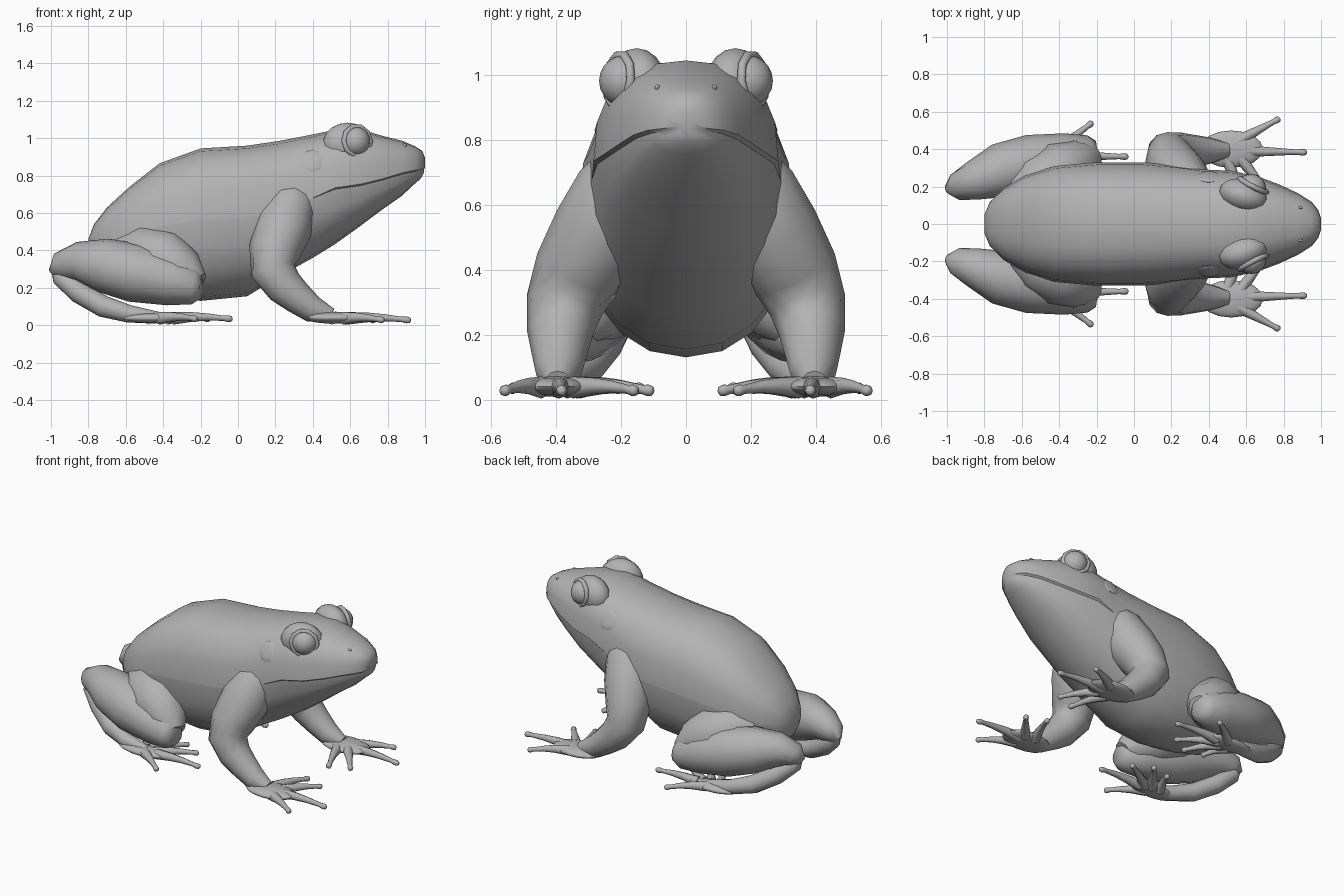
import bpy, bmesh, math
from mathutils import Vector, Matrix

old = bpy.data.objects.get("Cube")
if old:
    bpy.data.objects.remove(old, do_unlink=True)

skin = bpy.data.materials.new("plain grey")
skin.use_nodes = True
GREY = (0.45, 0.45, 0.45, 1)
skin.diffuse_color = GREY
skin.node_tree.nodes["Principled BSDF"].inputs["Base Color"].default_value = GREY


def finish(name, bm, angle=60):
    """Turn a bmesh into a smooth-shaded object."""
    bmesh.ops.recalc_face_normals(bm, faces=bm.faces)
    mesh = bpy.data.meshes.new(name)
    bm.to_mesh(mesh)
    bm.free()
    mesh.materials.append(skin)
    obj = bpy.data.objects.new(name, mesh)
    bpy.context.collection.objects.link(obj)
    bpy.ops.object.select_all(action='DESELECT')
    obj.select_set(True)
    bpy.context.view_layer.objects.active = obj
    bpy.ops.object.shade_smooth_by_angle(angle=math.radians(angle))
    return obj


def loft(name, rings, angle=60):
    """Skin a list of closed rings and cap both ends."""
    bm = bmesh.new()
    rows = [[bm.verts.new(p) for p in ring] for ring in rings]
    n = len(rows[0])
    for a, b in zip(rows, rows[1:]):
        for i in range(n):
            j = (i + 1) % n
            bm.faces.new((a[i], a[j], b[j], b[i]))
    bm.faces.new(rows[0])
    bm.faces.new(rows[-1])
    return finish(name, bm, angle)


def tube(name, path, side, ref=(0, 1, 0), sides=12):
    """Round limb through (x, y, z, radius) stations."""
    pts = [Vector((x, y * side, z)) for x, y, z, r in path]
    rings = []
    for i, p in enumerate(pts):
        t = (pts[min(i + 1, len(pts) - 1)] - pts[max(i - 1, 0)]).normalized()
        u = Vector(ref)
        u = (u - t * u.dot(t)).normalized()
        v = t.cross(u)
        turns = [math.tau * k / sides for k in range(sides)]
        rings.append([p + (u * math.cos(a) + v * math.sin(a)) * path[i][3] for a in turns])
    return loft(name, rings)


def ball(name, centre, radii, turn=0, axis='Z', segments=16):
    bm = bmesh.new()
    m = Matrix.Translation(centre) @ Matrix.Rotation(turn, 4, axis) @ Matrix.Diagonal((*radii, 1))
    bmesh.ops.create_uvsphere(bm, u_segments=segments, v_segments=segments // 2 + 2, radius=1, matrix=m)
    return finish(name, bm)


def digit(name, base, tip, side):
    """Thin toe, thick at the root, with a rounded pad at the tip."""
    a, b = Vector(base), Vector(tip)
    steps = ((0, .034), (.35, .025), (.6, .019), (.85, .014), (.93, .018), (.98, .015), (1, .006))
    path = []
    for f, r in steps:
        p = a.lerp(b, f)
        path.append((p.x, p.y, p.z + .01 * math.sin(f * math.pi), r))
    tube(name, path, side, ref=(0, 0, 1), sides=8)


# Body and head: stations of x, top, widest height, bottom, half width
stations = (
    (-.8, .46, .42, .38, .05), (-.77, .54, .43, .31, .12), (-.7, .63, .45, .25, .19),
    (-.58, .74, .48, .2, .26), (-.42, .865, .53, .16, .31), (-.2, .945, .56, .13, .33),
    (.05, .96, .58, .155, .33), (.22, .985, .6, .26, .315), (.4, 1.02, .68, .36, .29),
    (.52, 1.045, .735, .43, .285), (.66, 1.045, .755, .53, .255), (.78, 1.01, .785, .62, .21),
    (.88, .985, .815, .69, .163), (.95, .955, .83, .755, .118), (.985, .932, .835, .785, .075),
    (1, .895, .842, .815, .03),
)


def section(x, top, mid, low, half):
    lip = min(max((x - .4) * .15, 0), .012)
    ring, n = [], 10
    for i in range(n + 1):
        a = math.pi * i / n
        c, s = math.cos(a), math.sin(a)
        y = math.copysign(abs(c) ** .8, c) * half
        ring.append((x, y, mid + (top - mid) * abs(s) ** .8))
    # Lower jaw starts just inside the upper lip
    for i in range(n + 1):
        a = math.pi * (1 + i / n)
        c, s = math.cos(a), math.sin(a)
        y = math.copysign(abs(c) ** .92, c) * (half - lip)
        floor = mid - lip * .6 - .002
        ring.append((x - lip * .5, y, floor - (floor - low) * abs(s) ** .92))
    return ring


loft("body_and_head", [section(*s) for s in stations], 40)

for side, word in ((1, "left"), (-1, "right")):
    # Eye, brow and eyelid rim
    ball(word + "_brow", (.585, .152 * side, .968), (.135, .088, .115), .3 * -side, segments=14)
    eye = Vector((.627, .188 * side, .982))
    ball(word + "_eye", eye, (.08, .08, .08))
    look = Vector((.45, .87 * side, .1)).normalized()
    bpy.ops.mesh.primitive_torus_add(
        major_segments=10, minor_segments=8, major_radius=.08, minor_radius=.014,
        location=eye + look * .022, rotation=look.to_track_quat('Z', 'Y').to_euler())
    lid = bpy.context.object
    lid.name = word + "_eyelid"
    lid.data.materials.append(skin)
    bpy.ops.object.shade_smooth_by_angle(angle=1)

    # Eardrum and nostril
    ball(word + "_eardrum", (.4, .252 * side, .88), (.065, .01, .065), .46 * side, 'X', 8)
    ball(word + "_nostril", (.89, .088 * side, .961), (.012, .008, .01), segments=8)

    # Front leg, from a shoulder buried in the body, and hand
    tube(word + "_front_leg", (
        (.31, .17, .76, .08), (.285, .195, .66, .14), (.24, .258, .52, .155), (.195, .335, .39, .138),
        (.187, .375, .29, .12), (.25, .388, .205, .102), (.32, .39, .145, .087),
        (.4, .392, .085, .072), (.5, .395, .05, .04)), side)
    ball(word + "_palm", (.52, .4 * side, .04), (.17, .1, .032))
    for k, (base, tip) in enumerate((
            ((.56, .445), (.78, .565)), ((.58, .39), (.925, .383)),
            ((.57, .35), (.73, .15)), ((.5, .34), (.6, .1)))):
        digit(f"{word}_finger_{k + 1}", (*base, .037), (*tip, .025), side)

    # Hind leg: thigh, shank, foot
    tube(word + "_thigh", (
        (-.62, .14, .4, .1), (-.52, .2, .38, .16), (-.39, .275, .34, .168),
        (-.29, .33, .275, .128), (-.225, .36, .215, .075)), side)
    tube(word + "_shank", (
        (-.195, .385, .205, .06), (-.23, .38, .205, .095), (-.35, .355, .235, .132), (-.55, .32, .28, .158),
        (-.72, .285, .32, .145), (-.86, .23, .34, .105), (-.95, .2, .315, .075), (-.99, .19, .275, .03)), side)
    tube(word + "_ankle", (
        (-.97, .195, .3, .03), (-.95, .2, .26, .05), (-.85, .25, .175, .058), (-.72, .31, .1, .058),
        (-.58, .35, .06, .047), (-.42, .365, .04, .03)), side)
    ball(word + "_sole", (-.45, .365 * side, .038), (.17, .065, .028))
    for k, (base, tip) in enumerate((
            ((-.42, .39), (-.22, .545)), ((-.35, .365), (-.03, .36)), ((-.38, .35), (-.15, .2)),
            ((-.42, .33), (-.27, .13)), ((-.48, .33), (-.4, .16)))):
        digit(f"{word}_toe_{k + 1}", (*base, .037), (*tip, .032), side)
